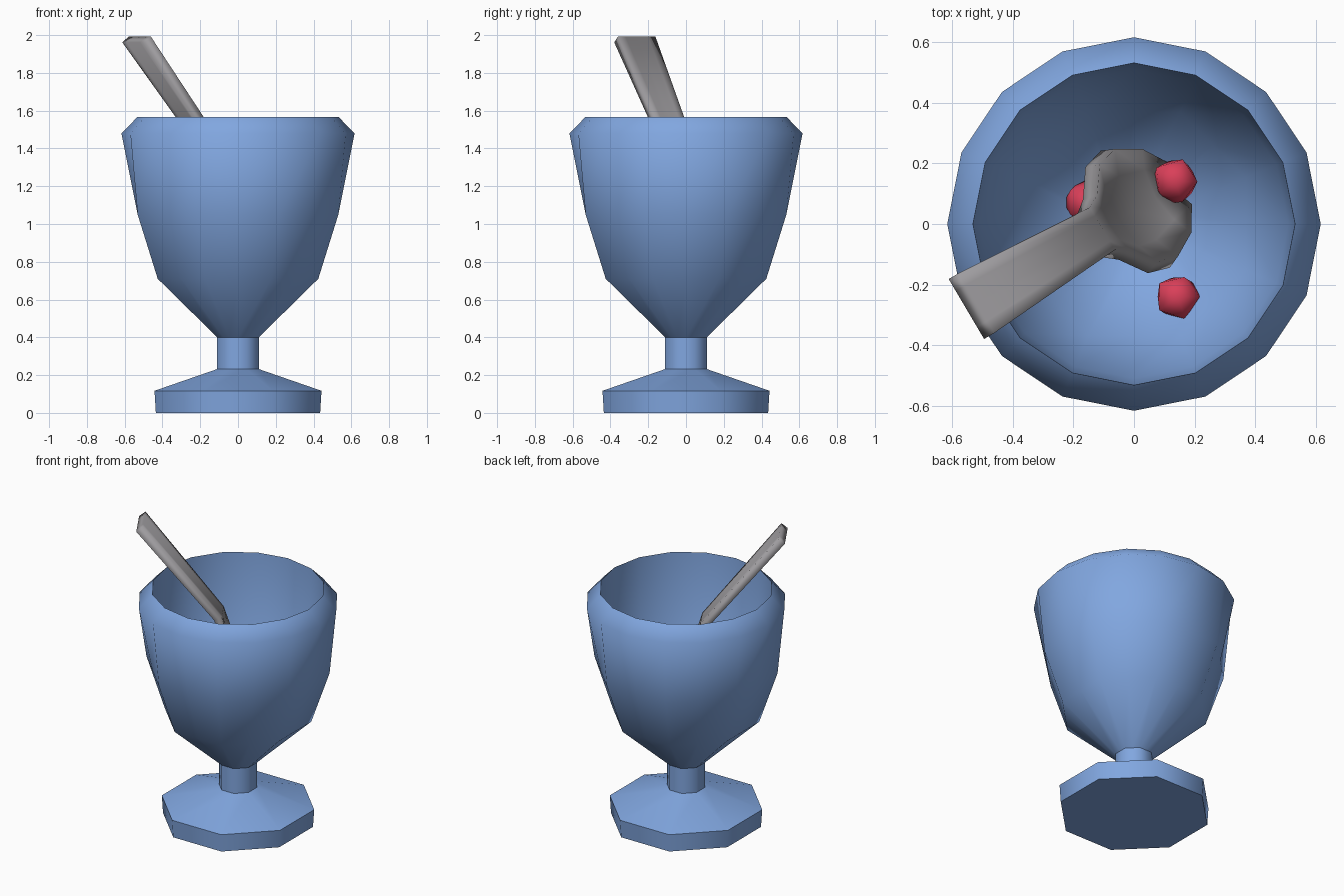
import bpy, bmesh, math, random
from mathutils import Vector

if "Cube" in bpy.data.objects:
    bpy.data.objects.remove(bpy.data.objects["Cube"])

random.seed(4)


def material(name, rgb):
    m = bpy.data.materials.new(name)
    m.diffuse_color = (*rgb, 1)
    m.use_nodes = True
    m.node_tree.nodes["Principled BSDF"].inputs["Base Color"].default_value = m.diffuse_color
    return m


BLUE = material("blue_glass", (0.22, 0.385, 0.745))
GREY = material("grey_metal", (0.34, 0.33, 0.345))
RED = material("berry_red", (0.70, 0.05, 0.10))


def finish(bm, name, mat, angle):
    bmesh.ops.recalc_face_normals(bm, faces=bm.faces)
    me = bpy.data.meshes.new(name)
    bm.to_mesh(me)
    bm.free()
    me.materials.append(mat)
    ob = bpy.data.objects.new(name, me)
    bpy.context.collection.objects.link(ob)
    bpy.ops.object.select_all(action='DESELECT')
    ob.select_set(True)
    bpy.context.view_layer.objects.active = ob
    bpy.ops.object.shade_smooth_by_angle(angle=math.radians(angle))
    return ob


def loft(bm, loops, closed=True):
    for a, b in zip(loops, loops[1:]):
        n = len(a)
        for i in range(n if closed else n - 1):
            j = (i + 1) % n
            bm.faces.new((a[i], a[j], b[j], b[i]))


def octagon(bm, apothem, z):
    r = apothem / math.cos(math.pi / 8)
    return [bm.verts.new((r * math.cos((k + .5) * math.pi / 4),
                          r * math.sin((k + .5) * math.pi / 4), z)) for k in range(8)]


def ring16(bm, r, z, eight):
    # sixteen points; with eight=True every second one lies mid-way on an octagon side
    out = []
    for k in range(16):
        q = r * math.cos(math.pi / 8) if eight and k % 2 == 0 else r
        a = k * math.pi / 8
        out.append(bm.verts.new((q * math.cos(a), q * math.sin(a), z)))
    return out


# Octagonal foot
bm = bmesh.new()
rings = [octagon(bm, r, z) for r, z in ((.435, 0), (.442, .117), (.11, .232))]
loft(bm, rings)
bm.faces.new(rings[0])
finish(bm, "foot", BLUE, 46)

# Short stem
bm = bmesh.new()
loft(bm, [octagon(bm, .11, z) for z in (.232, .40)])
finish(bm, "stem", BLUE, 46)

# Cup: octagonal lower body, sixteen-sided rim, open interior
bm = bmesh.new()
profile = [(.119, .40, True), (.46, .71, True), (.575, 1.05, True),
           (.617, 1.48, False), (.532, 1.567, False),
           (.51, 1.05, False), (.40, .75, True), (.10, .49, True)]
rings = [ring16(bm, *p) for p in profile]
loft(bm, rings)
bm.faces.new(rings[-1])
finish(bm, "cup", BLUE, 75)

# Spoon leaning on the rim: stations of (forward, height, half width, hollow)
H = Vector((.861, .509, 0))
W = Vector((.509, -.861, 0))
stations = [(-.60, 1.977, .115, 0), (-.12, 1.375, .083, 0), (-.08, 1.24, .11, .015),
            (-.02, 1.08, .195, .04), (.05, .88, .215, .055),
            (.13, .71, .17, .045), (.18, .60, .09, .02)]
bm = bmesh.new()
rows = []
for h, z, hw, hollow in stations:
    row = []
    for s in (-1, -.6, 0, .6, 1):
        d = hollow * (1 - s * s)
        p = H * (h - d) + W * (s * hw - .04)
        row.append(bm.verts.new((p.x, p.y, z - d * .3)))
    rows.append(row)
loft(bm, rows, closed=False)
spoon = finish(bm, "spoon", GREY, 60)
mod = spoon.modifiers.new("thickness", 'SOLIDIFY')
mod.thickness = .05
mod.offset = 0

# Berries in the cup
for i, pos in enumerate([(.145, -.24, .68), (-.155, .07, .62), (.137, .14, .67)]):
    bm = bmesh.new()
    bmesh.ops.create_icosphere(bm, subdivisions=1, radius=.08)
    for v in bm.verts:
        v.co = v.co * random.uniform(.9, 1.1) + Vector(pos)
    finish(bm, f"berry_{i + 1}", RED, 75)
